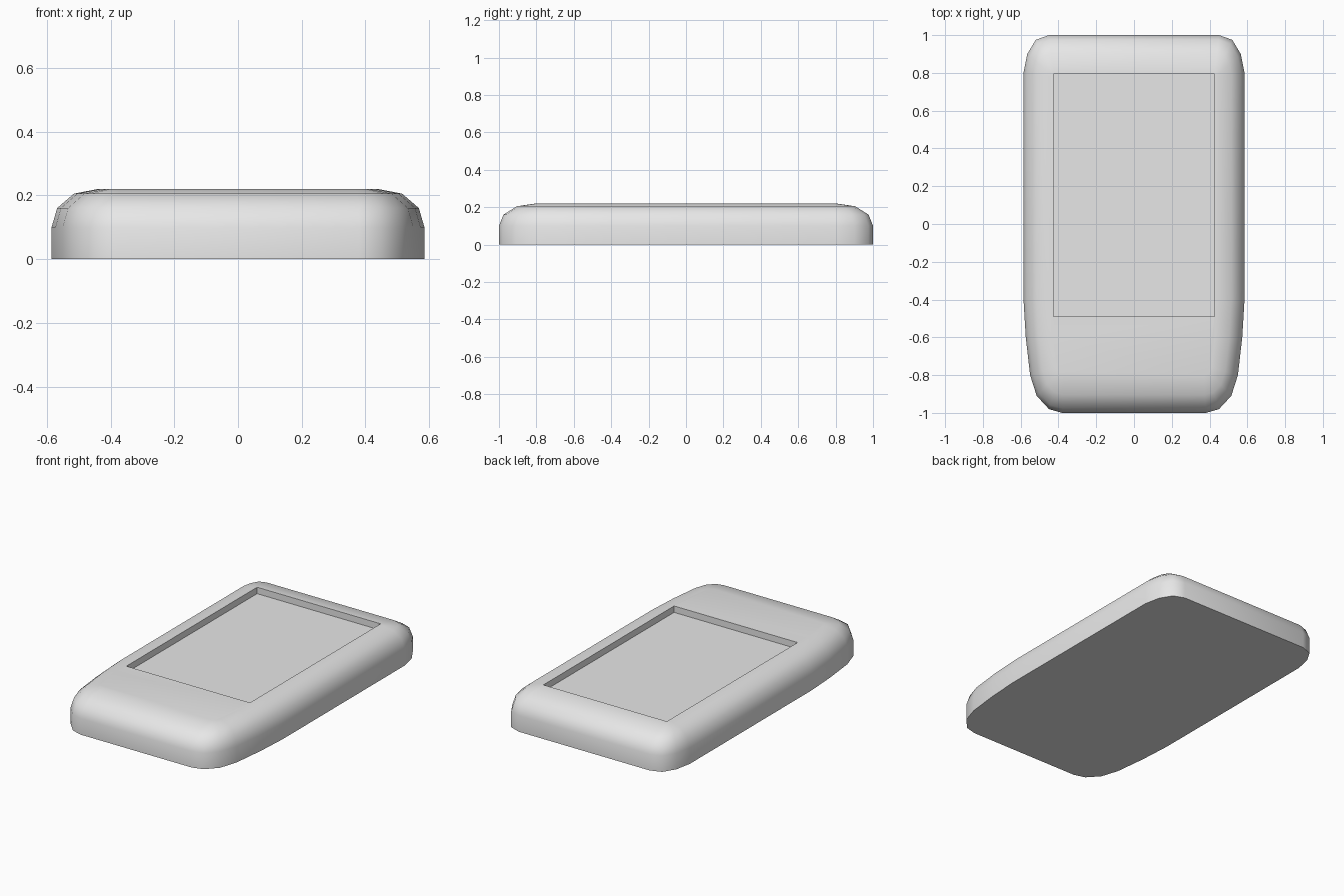
import bpy
import bmesh
import math

cube = bpy.data.objects.get("Cube")
if cube:
    bpy.data.objects.remove(cube, do_unlink=True)

grey = bpy.data.materials.new("light_grey")
grey.use_nodes = True
grey.diffuse_color = (0.8, 0.8, 0.8, 1)
grey.node_tree.nodes["Principled BSDF"].inputs["Base Color"].default_value = (0.8, 0.8, 0.8, 1)

# Half outline from front to back: outer wall point and the flat-top point it rolls over to
half = [
    ((0.38, -1.0), (0.37, -0.8)),
    ((0.45, -0.98), (0.39, -0.795)),
    ((0.515, -0.91), (0.4, -0.785)),
    ((0.55, -0.8), (0.41, -0.76)),
    ((0.573, -0.6), (0.43, -0.6)),
    ((0.585, -0.4), (0.44, -0.4)),
    ((0.585, 0.8), (0.44, 0.78)),
    ((0.565, 0.9), (0.438, 0.79)),
    ((0.52, 0.975), (0.435, 0.797)),
    ((0.45, 1.0), (0.425, 0.8)),
]
outline = half + [((-a[0], a[1]), (-b[0], b[1])) for a, b in reversed(half)]

# Height and how far the edge has rolled inward
levels = [(0, 0), (0.1, 0), (0.16, 0.12), (0.205, 0.48), (0.22, 1)]


def finish(bm, name):
    bmesh.ops.recalc_face_normals(bm, faces=bm.faces)
    mesh = bpy.data.meshes.new(name)
    bm.to_mesh(mesh)
    bm.free()
    mesh.materials.append(grey)
    obj = bpy.data.objects.new(name, mesh)
    bpy.context.collection.objects.link(obj)
    return obj


# Rounded case body, lofted through the levels
bm = bmesh.new()
rings = []
for z, t in levels:
    rings.append([bm.verts.new((a[0] + (b[0] - a[0]) * t, a[1] + (b[1] - a[1]) * t, z))
                  for a, b in outline])
count = len(outline)
for low, high in zip(rings, rings[1:]):
    for i in range(count):
        j = (i + 1) % count
        bm.faces.new((low[i], low[j], high[j], high[i]))
bm.faces.new(rings[0][::-1])
bm.faces.new(rings[-1])
case = finish(bm, "case_body")

# Rectangular screen recess cut into the top
bm = bmesh.new()
bmesh.ops.create_cube(bm, size=1)
for v in bm.verts:
    v.co.x *= 0.85
    v.co.y = v.co.y * 1.285 + 0.1525
    v.co.z = 0.18 if v.co.z < 0 else 0.4
cutter = finish(bm, "screen_cutter")
cutter.hide_render = True

cut = case.modifiers.new("screen_recess", "BOOLEAN")
cut.operation = "DIFFERENCE"
cut.solver = "EXACT"
cut.object = cutter

bpy.ops.object.select_all(action="DESELECT")
case.select_set(True)
bpy.context.view_layer.objects.active = case
bpy.ops.object.modifier_apply(modifier=cut.name)
bpy.data.objects.remove(cutter, do_unlink=True)
bpy.ops.object.shade_smooth_by_angle(angle=math.radians(40))
